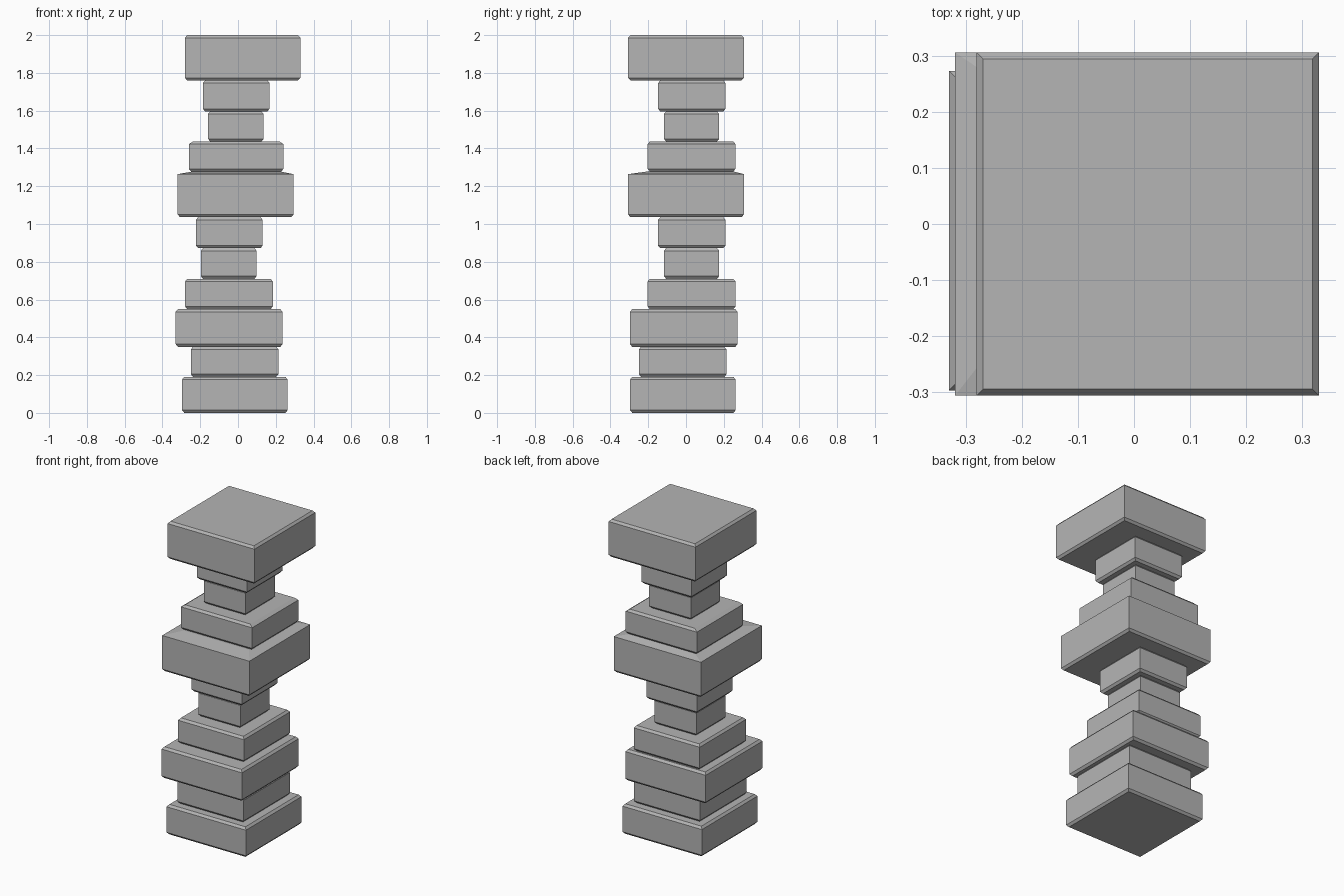
import bpy, bmesh

if "Cube" in bpy.data.objects:
    bpy.data.objects.remove(bpy.data.objects["Cube"])

CX, CZ = 0.012, 0.014  # chamfer inset and height

# Mid-grey stone
stone = bpy.data.materials.new("stone_grey")
stone.diffuse_color = (0.46, 0.46, 0.46, 1)
stone.use_nodes = True
stone.node_tree.nodes["Principled BSDF"].inputs["Base Color"].default_value = stone.diffuse_color


def ring(bm, x0, x1, y0, y1, z):
    return [bm.verts.new(p) for p in
            ((x0, y0, z), (x1, y0, z), (x1, y1, z), (x0, y1, z))]


def block(name, x0, x1, y0, y1, z0, z1, top=None):
    """Square slab with chamfered top and bottom rims; 'top' overrides the upper face rectangle."""
    def inset(c):
        return x0 + c, x1 - c, y0 + c, y1 - c
    bm = bmesh.new()
    rings = [ring(bm, *inset(CX), z0),
             ring(bm, *inset(0), z0 + CZ),
             ring(bm, *inset(0), z1 - CZ),
             ring(bm, *(top or inset(CX)), z1)]
    bm.faces.new(rings[0][::-1])
    bm.faces.new(rings[-1])
    for a, b in zip(rings, rings[1:]):
        for i in range(4):
            j = (i + 1) % 4
            bm.faces.new((a[i], a[j], b[j], b[i]))
    mesh = bpy.data.meshes.new(name)
    bm.to_mesh(mesh)
    bm.free()
    mesh.materials.append(stone)
    bpy.context.collection.objects.link(bpy.data.objects.new(name, mesh))


# Foot: three stacked slabs
block("base_slab", -0.296, 0.263, -0.296, 0.263, 0.00, 0.191)
block("base_neck", -0.250, 0.214, -0.250, 0.215, 0.191, 0.350)
block("lower_slab", -0.330, 0.236, -0.297, 0.273, 0.350, 0.549)

# Lower waist
block("lower_shoulder", -0.280, 0.184, -0.203, 0.262, 0.549, 0.710)
block("lower_waist", -0.197, 0.099, -0.117, 0.176, 0.710, 0.872)
block("lower_collar", -0.223, 0.131, -0.148, 0.209, 0.872, 1.036)

# Middle slab with a sloped top running up to the shoulder
block("middle_slab", -0.319, 0.294, -0.306, 0.306, 1.036, 1.278,
      top=(-0.240, 0.222, -0.205, 0.252))

# Upper waist
block("upper_shoulder", -0.260, 0.241, -0.203, 0.262, 1.278, 1.437,
      top=(-0.238, 0.220, -0.191, 0.250))
block("upper_waist", -0.159, 0.136, -0.117, 0.176, 1.437, 1.596)
block("upper_collar", -0.186, 0.167, -0.148, 0.209, 1.596, 1.760)

# Top cap
block("top_slab", -0.281, 0.330, -0.306, 0.306, 1.760, 2.00)
